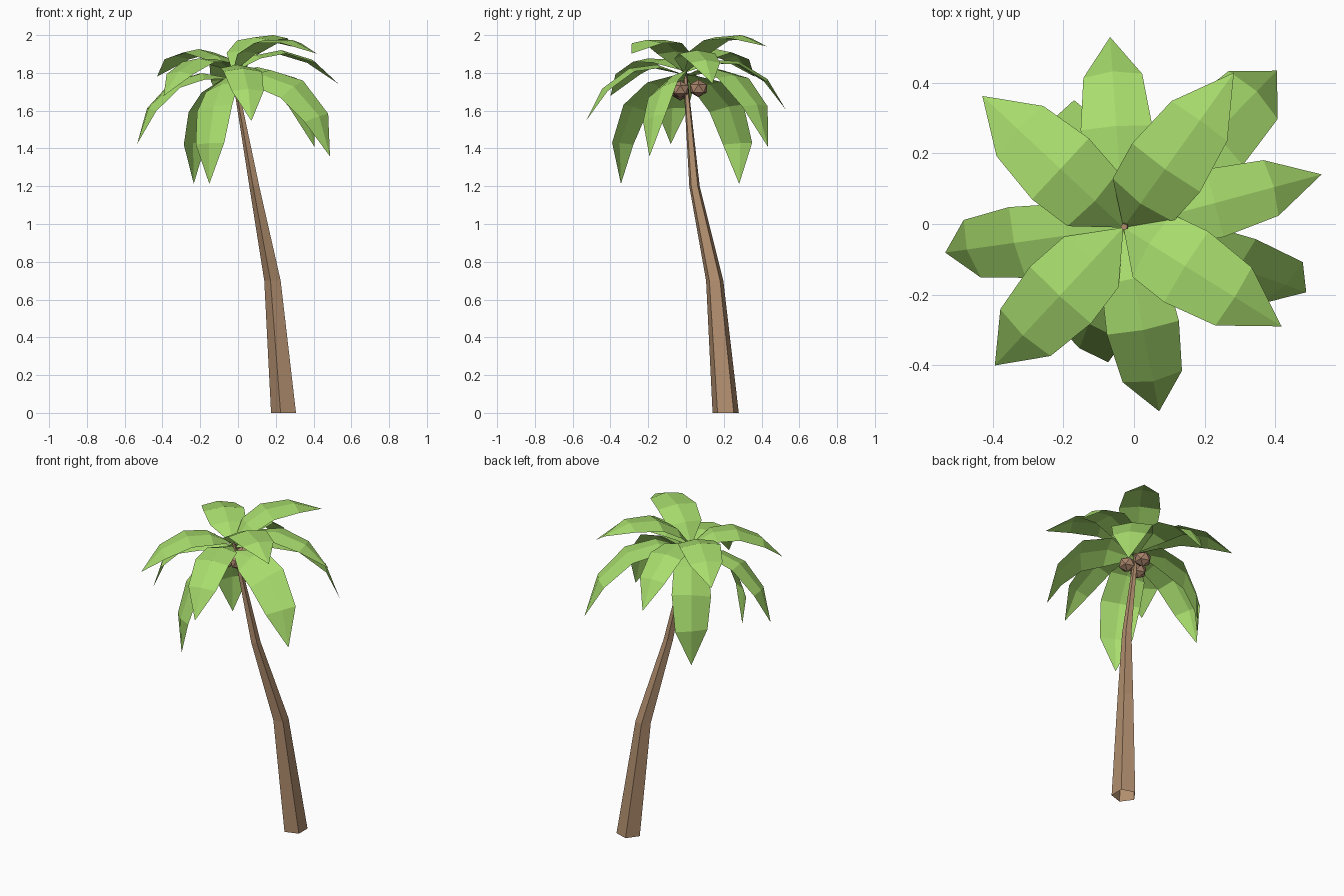
import bpy, bmesh
from math import sin, cos, radians
from mathutils import Vector

if "Cube" in bpy.data.objects:
    bpy.data.objects.remove(bpy.data.objects["Cube"])


def material(name, rgb):
    m = bpy.data.materials.new(name)
    m.diffuse_color = (*rgb, 1)
    m.use_nodes = True
    m.node_tree.nodes["Principled BSDF"].inputs["Base Color"].default_value = m.diffuse_color
    return m


leaf_green = material("leaf green", (0.39, 0.72, 0.153))
bark_brown = material("bark brown", (0.435, 0.268, 0.155))
nut_brown = material("coconut brown", (0.40, 0.235, 0.15))


def finish(bm, name, mat):
    me = bpy.data.meshes.new(name)
    bm.to_mesh(me)
    bm.free()
    me.materials.append(mat)
    ob = bpy.data.objects.new(name, me)
    bpy.context.collection.objects.link(ob)
    return ob


# trunk: leaning five-sided tube, open at the foot, (x, y, z, radius) per ring
bm = bmesh.new()
rings = []
for x, y, z, r in [(0.248, 0.21, 0, 0.073), (0.187, 0.152, 0.70, 0.048),
                   (0.089, 0.045, 1.20, 0.029), (-0.028, -0.008, 1.83, 0.01)]:
    rings.append([bm.verts.new((x + r * cos(radians(72 * i - 108)),
                                y + r * sin(radians(72 * i - 108)), z)) for i in range(5)])
for lo, hi in zip(rings, rings[1:]):
    for i in range(5):
        j = (i + 1) % 5
        bm.faces.new((lo[i], lo[j], hi[j], hi[i]))
bm.faces.new(rings[-1])
finish(bm, "trunk", bark_brown)

# palm leaves: a curling midrib with slightly drooped side edges
SEGMENTS = (0.23, 0.22, 0.27, 0.28)
CURL = (0, 0.33, 0.68, 1)
HALF_WIDTHS = (0.105, 0.118, 0.097)


def leaf(name, base_z, heading, pitch, curl, length, width=1, roll=0):
    a = radians(heading)
    out = Vector((cos(a), sin(a), 0))
    side = Vector((-sin(a), cos(a), 0))
    up = Vector((0, 0, 1))
    pitches = [radians(pitch - curl * c) for c in CURL]
    bm = bmesh.new()
    p = Vector((-0.03, -0.01, base_z))
    base = bm.verts.new(p)
    rows = []
    for i in range(4):
        p = p + (out * cos(pitches[i]) + up * sin(pitches[i])) * SEGMENTS[i] * length
        if i == 3:
            break
        mid = (pitches[i] + pitches[i + 1]) / 2
        normal = up * cos(mid) - out * sin(mid)
        r = radians(roll)
        across = side * cos(r) + normal * sin(r)
        droop = normal * 0.018
        w = HALF_WIDTHS[i] * width
        rows.append([bm.verts.new(p - across * w - droop), bm.verts.new(p),
                     bm.verts.new(p + across * w - droop)])
    tip = bm.verts.new(p)
    for k in (0, 1):
        bm.faces.new((base, rows[0][k], rows[0][k + 1]))
        for n, f in zip(rows, rows[1:]):
            bm.faces.new((n[k], f[k], f[k + 1], n[k + 1]))
        bm.faces.new((rows[2][k], tip, rows[2][k + 1]))
    finish(bm, name, leaf_green)


# base height, heading, starting pitch, curl, length, width scale, roll
LEAVES = [
    (1.80, 54.5, 55, 75, 0.63), (1.80, -32, 53, 78, 0.615),
    (1.80, 137, 40, 78, 0.625), (1.81, 227, 26, 74, 0.62),
    (1.80, 94, 26, 85, 0.675, 0.86), (1.79, -79, 20, 83, 0.68, 0.88),
    (1.80, 15, 37, 79, 0.67, 0.84), (1.77, 188, 10, 82, 0.715, 0.88, -10),
    (1.78, 45.6, 15, 85, 0.85), (1.76, -19.5, 8, 82, 0.79, 0.92, 30),
    (1.80, 250, -20, 72, 0.77, 0.97, 17), (1.80, 125, -20, 72, 0.77, 1, -18),
]
for i, spec in enumerate(LEAVES):
    leaf(f"palm_leaf_{i + 1}", *spec)

# coconuts clustered around the trunk below the crown
for i, pos in enumerate([(0.025, -0.03, 1.712), (-0.01, 0.066, 1.718), (-0.055, -0.03, 1.70)]):
    bm = bmesh.new()
    bmesh.ops.create_icosphere(bm, subdivisions=1, radius=0.052)
    bmesh.ops.scale(bm, verts=bm.verts, vec=(1, 1, 0.9))
    bmesh.ops.translate(bm, verts=bm.verts, vec=pos)
    finish(bm, f"coconut_{i + 1}", nut_brown)
